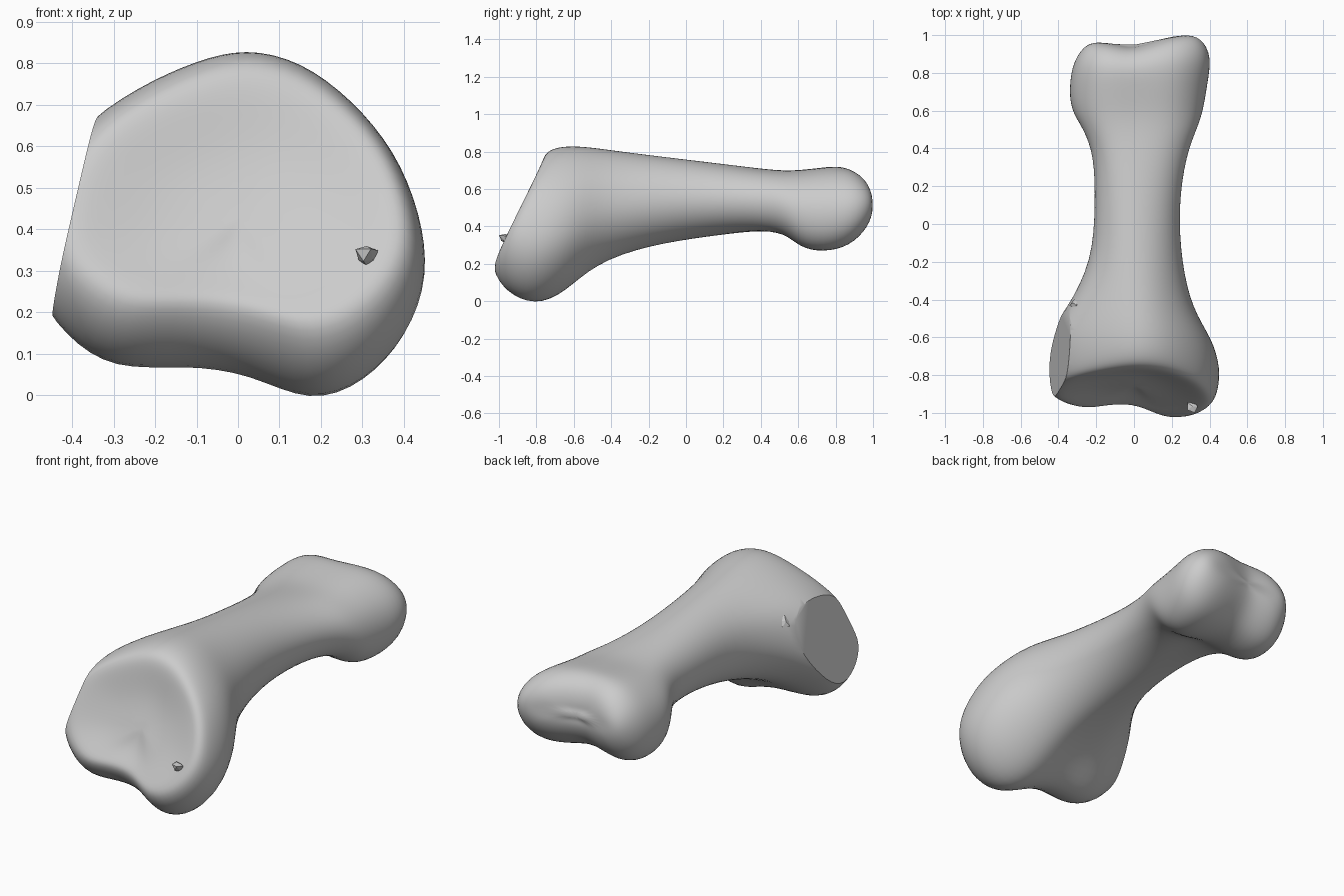
import bpy, bmesh, math, random
from mathutils import Vector

if "Cube" in bpy.data.objects:
    bpy.data.objects.remove(bpy.data.objects["Cube"])

bone = bpy.data.materials.new("bone_grey")
bone.use_nodes = True
GREY = (0.6, 0.6, 0.6, 1)
bone.diffuse_color = GREY
bone.node_tree.nodes["Principled BSDF"].inputs["Base Color"].default_value = GREY


def add_object(name, bm):
    bmesh.ops.recalc_face_normals(bm, faces=bm.faces)
    mesh = bpy.data.meshes.new(name)
    bm.to_mesh(mesh)
    bm.free()
    mesh.materials.append(bone)
    obj = bpy.data.objects.new(name, mesh)
    bpy.context.collection.objects.link(obj)
    return obj


# Cross-sections, clockwise from the top, in a -1..1 box
COUNT = 18
base_outline = [(.02, .83), (.15, .80), (.27, .71), (.37, .59), (.43, .44), (.45, .29),
                (.40, .15), (.30, .04), (.17, -.01), (.03, .065), (-.12, .085), (-.28, .07),
                (-.39, .15), (-.47, .27), (-.45, .45), (-.38, .63), (-.22, .74), (-.09, .80)]
BASE = [(x / .45, (z - .41) / .41) for x, z in base_outline]
SHAFT = [(math.sin(math.tau * k / COUNT), math.cos(math.tau * k / COUNT)) for k in range(COUNT)]
half = [(0, .97), (.3, .97), (.6, .88), (.85, .57), (.97, .2), (1, -.2),
        (.94, -.65), (.72, -1), (.38, -.97), (0, -.78)]
HEAD = half + [(-x, z) for x, z in half[-2:0:-1]]

# Stations: top y, top z, bottom y, bottom z, -x side, +x side, base share, head share
stations = [
    (-.765, .765, -1.035, .165, .41, .405, 1, 0),
    (-.735, .80, -.965, .05, .45, .445, 1, 0),
    (-.66, .82, -.81, -.03, .48, .46, 1, 0),
    (-.55, .82, -.65, .04, .46, .415, .9, 0),
    (-.41, .805, -.49, .19, .35, .31, .5, 0),
    (-.20, .78, -.20, .295, .22, .25, .1, 0),
    (.10, .745, .10, .345, .205, .235, 0, 0),
    (.35, .715, .38, .37, .21, .275, 0, .35),
    (.49, .70, .53, .36, .27, .335, 0, .8),
    (.60, .70, .61, .285, .335, .365, 0, 1),
    (.75, .72, .73, .26, .34, .385, 0, 1),
    (.87, .725, .87, .29, .32, .41, 0, 1),
    (.96, .67, .965, .39, .265, .355, 0, .9),
    (.985, .59, .99, .47, .20, .27, 0, .7),
    (.985, .56, .988, .50, .09, .13, 0, .5),
]


def station_ring(yt, zt, yb, zb, left, right, base, head):
    ring = []
    for b, s, h in zip(BASE, SHAFT, HEAD):
        u, v = (base * b[i] + head * h[i] + (1 - base - head) * s[i] for i in (0, 1))
        u, v = u * 1.02, v * 1.02
        x = u * (right if u > 0 else left)
        t = (v + 1) / 2
        y, z = yb + (yt - yb) * t, zb + (zt - zb) * t
        end = min(max((y - .75) / .2, 0), 1)       # skew and notch of the far end
        y += end * (.07 * x - .05 * math.exp(-(x / .14) ** 2))
        if y < -.75:                               # skew and hollow of the near lobes
            y += (.06 * math.exp(-((x + .03) / .15) ** 2) - .07 * x) * (1 - t)
        ring.append(Vector((x, y, z)))
    return ring


rings = [station_ring(*s) for s in stations]
# Dished joint socket: shrunken copies of the rim, pushed inwards
rim = rings[0]
centre = sum(rim, Vector()) / COUNT
inward = Vector((0, .89, -.46))
socket = [[centre + (p - centre) * scale + inward * depth for p in rim]
          for scale, depth in ((.2, .05), (.5, .042), (.82, .012))]
rings = socket + rings

# Loft the cage
bm = bmesh.new()
loops = [[bm.verts.new(p) for p in ring] for ring in rings]
for a, b in zip(loops, loops[1:]):
    for k in range(COUNT):
        n = (k + 1) % COUNT
        bm.faces.new((a[k], a[n], b[n], b[k]))
for loop in (loops[0], loops[-1]):
    bm.faces.new(loop)
body = add_object("bone_body", bm)
body.modifiers.new("smooth", "SUBSURF").levels = 2

# Bake the smooth surface, then slice the broken side of the near end flat
evaluated = body.evaluated_get(bpy.context.evaluated_depsgraph_get())
bm = bmesh.new()
bm.from_mesh(evaluated.to_mesh())
body.modifiers.clear()
near = [f for f in bm.faces if f.calc_center_median().y < 0]
near_edges = {e for f in near for e in f.edges}
near_verts = {v for f in near for v in f.verts}
bmesh.ops.bisect_plane(bm, geom=near + list(near_edges) + list(near_verts),
                       plane_co=(-.385, -.7, .47), plane_no=(-.97, .04, .21),
                       clear_outer=True)
bmesh.ops.holes_fill(bm, edges=[e for e in bm.edges if e.is_boundary])
bmesh.ops.recalc_face_normals(bm, faces=bm.faces)
bm.to_mesh(body.data)
bm.free()
bpy.context.view_layer.objects.active = body
body.select_set(True)
bpy.ops.object.shade_smooth_by_angle(angle=math.radians(35))

# Small jagged chips on the surface
random.seed(4)
for name, spot in (("socket_chip", (.31, -.965, .335)), ("side_chip", (-.305, -.43, .61))):
    bm = bmesh.new()
    bmesh.ops.create_icosphere(bm, subdivisions=1, radius=.035)
    for v in bm.verts:
        v.co *= random.uniform(.5, 1.2)
    add_object(name, bm).location = spot
